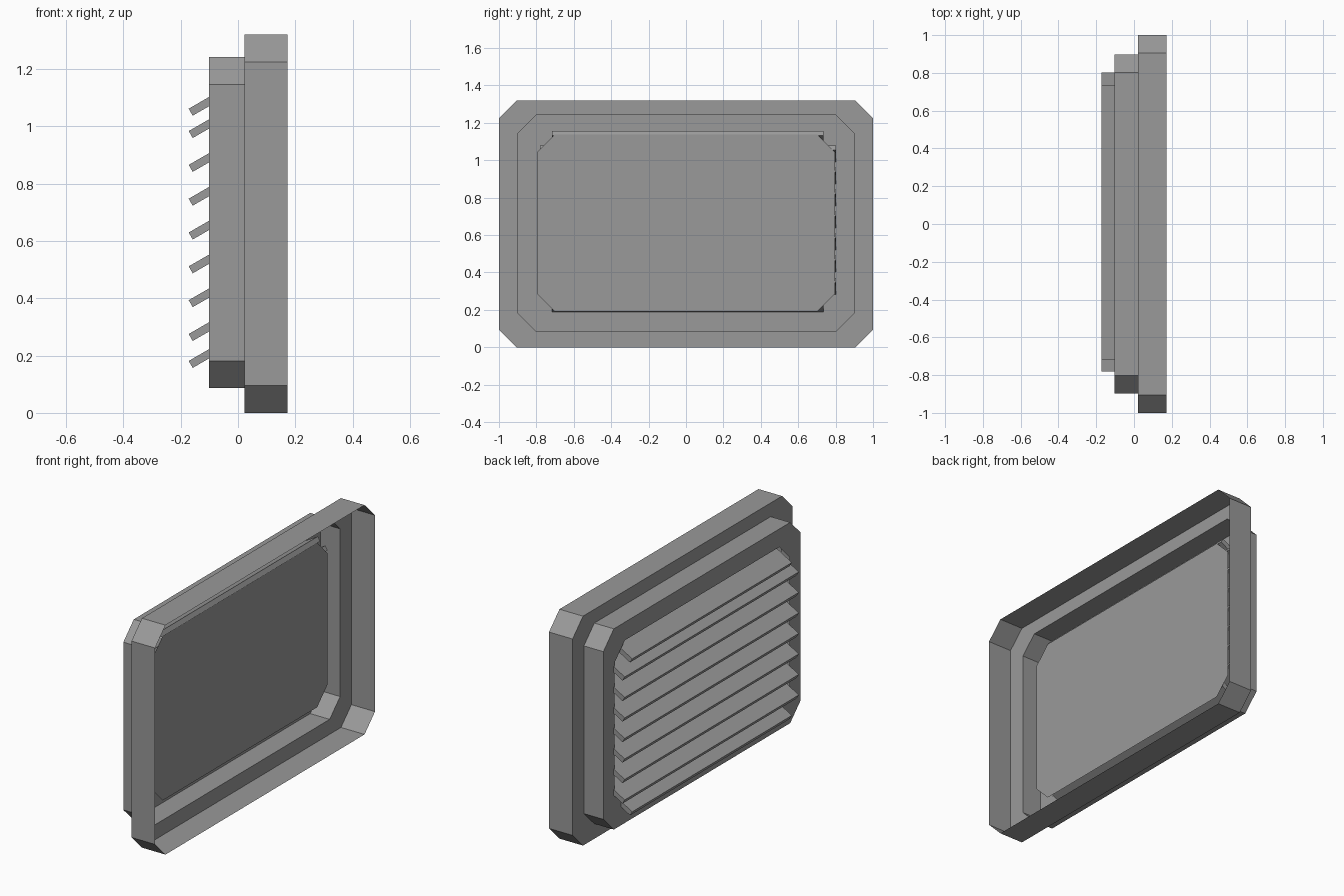
import bpy
import bmesh
from math import radians, sin, cos

cube = bpy.data.objects.get("Cube")
if cube:
    bpy.data.objects.remove(cube, do_unlink=True)

grey = bpy.data.materials.new("mid grey")
grey.use_nodes = True
colour = (0.32, 0.32, 0.32, 1)
grey.diffuse_color = colour
grey.node_tree.nodes["Principled BSDF"].inputs["Base Color"].default_value = colour

X_RIM, X_STEP, X_BACK, X_PANEL = 0.172, 0.022, -0.102, 0.012
OUTER = (1.0, 0.0, 1.32)
MIDDLE = (0.897, 0.086, 1.241)
INNER = (0.797, 0.191, 1.137)
CUT = 0.095


def octagon(bm, x, size):
    """Loop of vertices for a rectangle with cut corners, facing along x."""
    w, lo, hi = size
    pts = [(w, lo + CUT), (w, hi - CUT), (w - CUT, hi), (CUT - w, hi),
           (-w, hi - CUT), (-w, lo + CUT), (CUT - w, lo), (w - CUT, lo)]
    return [bm.verts.new((x, y, z)) for y, z in pts]


def finish(bm, name):
    bmesh.ops.recalc_face_normals(bm, faces=bm.faces)
    mesh = bpy.data.meshes.new(name)
    bm.to_mesh(mesh)
    bm.free()
    mesh.materials.append(grey)
    obj = bpy.data.objects.new(name, mesh)
    bpy.context.collection.objects.link(obj)
    return obj


# Stepped thin shell: outer wall, step, inner wall, back flange with opening
bm = bmesh.new()
loops = [octagon(bm, x, s) for x, s in
         ((X_RIM, OUTER), (X_STEP, OUTER), (X_STEP, MIDDLE),
          (X_BACK, MIDDLE), (X_BACK, INNER))]
for a, b in zip(loops, loops[1:]):
    for i in range(len(a)):
        j = (i + 1) % len(a)
        bm.faces.new((a[i], a[j], b[j], b[i]))
finish(bm, "stepped_frame")

# Thin panel floating inside the frame
bm = bmesh.new()
bm.faces.new(octagon(bm, X_PANEL, INNER))
finish(bm, "panel")


# Slanted slats passing through the opening
def slat(name, bottom, y0, y1):
    length, thick, tilt = 0.192, 0.028, radians(30)
    along = (length * cos(tilt), length * sin(tilt))
    across = (-thick * sin(tilt), thick * cos(tilt))
    x, z = -0.172 - across[0], bottom
    profile = [(x, z), (x + along[0], z + along[1]),
               (x + along[0] + across[0], z + along[1] + across[1]),
               (x + across[0], z + across[1])]
    bm = bmesh.new()
    face = bm.faces.new([bm.verts.new((px, y0, pz)) for px, pz in profile])
    ext = bmesh.ops.extrude_face_region(bm, geom=[face], use_keep_orig=True)
    moved = [v for v in ext["geom"] if isinstance(v, bmesh.types.BMVert)]
    bmesh.ops.translate(bm, verts=moved, vec=(0, y1 - y0, 0))
    finish(bm, name)


for n in range(7):
    slat(f"slat_{n + 1}", 0.251 + n * 0.118, -0.78, 0.803)
slat("bottom_slat", 0.157, -0.717, 0.735)
slat("top_slat", 1.037, -0.717, 0.735)
